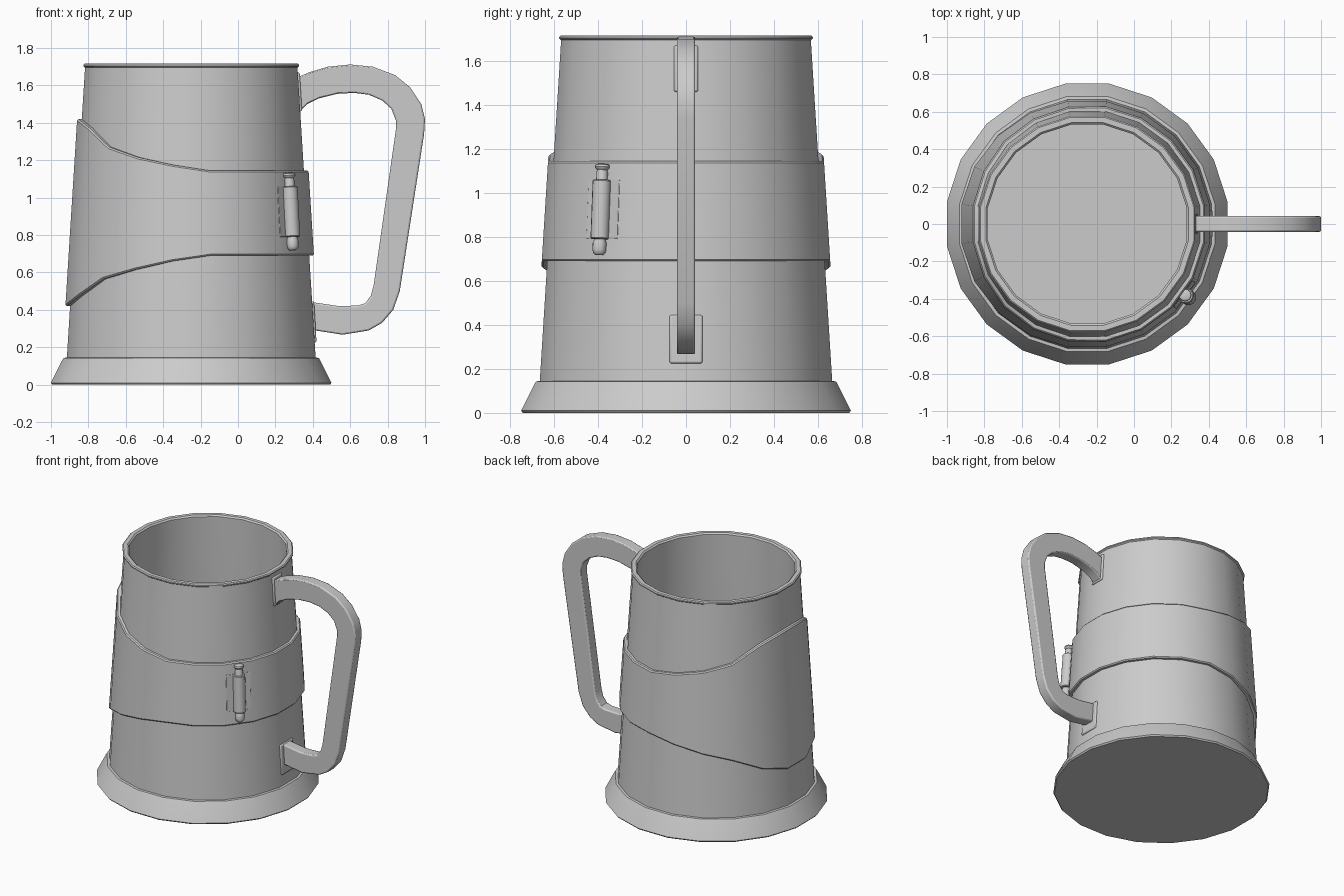
import bpy, bmesh, math
from mathutils import Matrix, Vector

if "Cube" in bpy.data.objects:
    bpy.data.objects.remove(bpy.data.objects["Cube"])

CX, N = -0.25, 20          # mug axis and number of sides
K = 1 / math.cos(math.pi / N)


def finish(name, bm, bevel=0.0, matrix=None):
    bmesh.ops.recalc_face_normals(bm, faces=bm.faces)
    me = bpy.data.meshes.new(name)
    bm.to_mesh(me)
    bm.free()
    ob = bpy.data.objects.new(name, me)
    bpy.context.collection.objects.link(ob)
    if matrix:
        ob.matrix_world = matrix
    bpy.ops.object.select_all(action='DESELECT')
    ob.select_set(True)
    bpy.context.view_layer.objects.active = ob
    bpy.ops.object.shade_smooth_by_angle(angle=math.radians(35))
    if bevel:
        m = ob.modifiers.new("bevel", 'BEVEL')
        m.width, m.segments, m.limit_method = bevel, 2, 'ANGLE'
        m.angle_limit = math.radians(40)
    return ob


def skin(bm, rings, closed=False):
    """Join rings of vertices; cap both ends unless the section is closed."""
    n = len(rings[0])
    pairs = list(zip(rings, rings[1:])) + ([(rings[-1], rings[0])] if closed else [])
    for a, b in pairs:
        for i in range(n):
            j = (i + 1) % n
            bm.faces.new((a[i], a[j], b[j], b[i]))
    if not closed:
        bm.faces.new(rings[0])
        bm.faces.new(rings[-1])


def lathe(name, profile, n, cx=0.0, k=1.0, matrix=None):
    bm = bmesh.new()
    ang = [2 * math.pi * (i + 0.5) / n for i in range(n)]
    skin(bm, [[bm.verts.new((cx + k * r * math.cos(a), k * r * math.sin(a), z))
               for a in ang] for r, z in profile])
    return finish(name, bm, matrix=matrix)


def wall(z):
    return 0.665 - (z - 0.145) * 0.0626


# Mug body with flared foot, rolled rim and hollow inside
lathe("mug_body", [(0.742, 0), (0.75, 0.01), (0.69, 0.13), (0.682, 0.143), (0.665, 0.145),
                   (wall(1.695), 1.695), (0.577, 1.702), (0.577, 1.71), (0.57, 1.716),
                   (0.542, 1.716), (0.532, 1.706), (0.532, 1.69), (0.615, 0.12)], N, CX, K)

# Raised sleeve, widening towards the side opposite the handle
upper = [1.42, 1.375, 1.27, 1.215, 1.175]
lower = [0.42, 0.475, 0.565, 0.615, 0.66]
bm = bmesh.new()
rings = [[] for _ in range(6)]
for i in range(N):
    a = 2 * math.pi * (i + 0.5) / N
    s = min(abs(i - 9), abs(i - 10))
    hi = upper[s] if s < 5 else 1.145
    lo = lower[s] if s < 5 else 0.69
    section = [(-0.01, lo), (0.018, lo), (0.025, lo + 0.008),
               (0.025, hi - 0.008), (0.018, hi), (-0.01, hi)]
    for ring, (off, z) in zip(rings, section):
        r = (wall(z) + off) * K
        ring.append(bm.verts.new((CX + r * math.cos(a), r * math.sin(a), z)))
skin(bm, rings, closed=True)
finish("sleeve", bm)

# Handle: outer and inner outlines matched point for point
outer = [(0.30, 1.635), (0.38, 1.67), (0.48, 1.70), (0.60, 1.712), (0.72, 1.70), (0.84, 1.655),
         (0.92, 1.59), (0.98, 1.50), (1.0, 1.42), (0.995, 1.34), (0.865, 0.50), (0.83, 0.40),
         (0.77, 0.33), (0.70, 0.29), (0.56, 0.267), (0.38, 0.295)]
inner = [(0.31, 1.44), (0.37, 1.50), (0.43, 1.53), (0.53, 1.555), (0.62, 1.56), (0.70, 1.55),
         (0.77, 1.52), (0.82, 1.475), (0.845, 1.41), (0.845, 1.37), (0.725, 0.53), (0.71, 0.475),
         (0.68, 0.435), (0.64, 0.423), (0.54, 0.42), (0.37, 0.445)]
bm = bmesh.new()
rings = [[bm.verts.new((x, y, z)) for (x, z), y in
          ((o, -0.042), (o, 0.042), (i, 0.042), (i, -0.042))] for o, i in zip(outer, inner)]
skin(bm, rings)
finish("handle", bm, 0.009)


# Boxes lying on the tapered wall at a given angle
def wall_frame(angle, z, off):
    r = wall(z) + off
    return (Matrix.Translation((CX + r * math.cos(angle), r * math.sin(angle), z))
            @ Matrix.Rotation(angle, 4, 'Z') @ Matrix.Rotation(-math.atan(0.0626), 4, 'Y'))


def plate(name, angle, z, off, size, bevel):
    bm = bmesh.new()
    bmesh.ops.create_cube(bm, size=1, matrix=Matrix.Diagonal((*size, 1)))
    finish(name, bm, bevel, wall_frame(angle, z, off))


# Small flanges where the handle meets the wall
plate("handle_flange_upper", 0, 1.565, 0, (0.02, 0.11, 0.21), 0.008)
plate("handle_flange_lower", 0, 0.335, 0, (0.02, 0.15, 0.22), 0.008)

# Hinge on the sleeve: flush leaf, barrel and pin
A = math.radians(-36)
plate("hinge_leaf", A, 0.925, 0.018, (0.018, 0.175, 0.27), 0.002)
frame = wall_frame(A, 0.925, 0.043)
lathe("hinge_barrel", [(0.037, -0.135), (0.042, -0.13), (0.042, 0.13), (0.037, 0.135)],
      16, matrix=frame)
lathe("hinge_pin", [(0.018, -0.207), (0.028, -0.198), (0.031, -0.185), (0.031, -0.15),
                    (0.026, -0.14), (0.026, 0.17), (0.023, 0.18), (0.031, 0.187),
                    (0.034, 0.194), (0.031, 0.204), (0.02, 0.208)], 16, matrix=frame)
